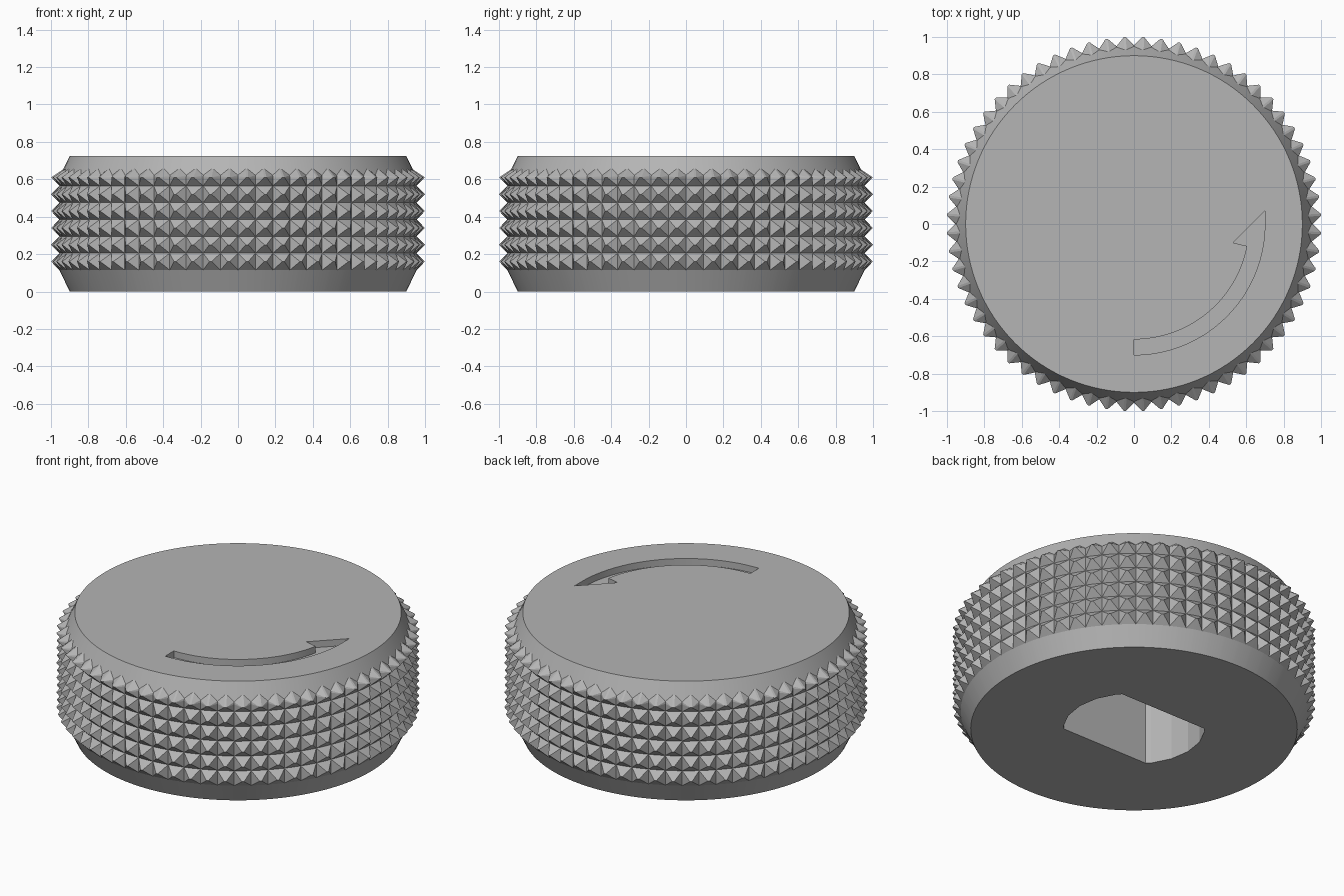
import bpy, bmesh, math

if "Cube" in bpy.data.objects:
    bpy.data.objects.remove(bpy.data.objects["Cube"])

TEETH, ROWS = 64, 6
STEP = 2 * math.pi / TEETH
PITCH, Z0, H = 0.09, 0.115, 0.725


def finish(bm, name):
    bmesh.ops.recalc_face_normals(bm, faces=bm.faces[:])
    me = bpy.data.meshes.new(name)
    bm.to_mesh(me)
    bm.free()
    me.materials.append(grey)
    ob = bpy.data.objects.new(name, me)
    bpy.context.collection.objects.link(ob)
    return ob


def prism(name, pts, z0, z1):
    bm = bmesh.new()
    f = bm.faces.new([bm.verts.new((x, y, z0)) for x, y in pts])
    ext = bmesh.ops.extrude_face_region(bm, geom=[f])
    for v in ext["geom"]:
        if isinstance(v, bmesh.types.BMVert):
            v.co.z = z1
    return finish(bm, name)


def arc(r, a0, a1, n):
    return [(r * math.cos(math.radians(a0 + (a1 - a0) * i / n)),
             r * math.sin(math.radians(a0 + (a1 - a0) * i / n))) for i in range(n + 1)]


grey = bpy.data.materials.new("dark_grey")
grey.diffuse_color = (0.46, 0.46, 0.46, 1)
grey.use_nodes = True
grey.node_tree.nodes["Principled BSDF"].inputs["Base Color"].default_value = grey.diffuse_color

# Knurled body: rings of (valley, tip, tip) points for each tooth
bm = bmesh.new()


def ring(valley, tip):
    out = []
    for t in range(TEETH):
        for off, (r, z) in ((0, valley), (0.44, tip), (0.56, tip)):
            a = (t + off) * STEP
            out.append(bm.verts.new((r * math.cos(a), r * math.sin(a), z)))
    return out


rings = [(ring((0.9, 0), (0.9, 0)), "edge")]
for i in range(ROWS):
    z = Z0 + PITCH * i
    rings.append((ring((0.955, z), (0.955, z)), "base"))
    rings.append((ring((0.955, z + PITCH / 2), (1.0, z + PITCH / 2)), "peak"))
# top row runs into the chamfer cone
rings.append((ring((0.950, 0.622), (0.933, 0.655)), "base"))
rings.append((ring((0.9, H), (0.9, H)), "edge"))

n = TEETH * 3
for (lo, kl), (hi, kh) in zip(rings, rings[1:]):
    for i in range(n):
        j = (i + 1) % n
        a, b, c, d = lo[i], lo[j], hi[j], hi[i]
        # split so pyramid ridges run from base corner to tip
        if "edge" in (kl, kh) or i % 3 == 1:
            bm.faces.new((a, b, c, d))
        elif (i % 3 == 0) == (kl == "base"):
            bm.faces.new((a, b, c))
            bm.faces.new((a, c, d))
        else:
            bm.faces.new((a, b, d))
            bm.faces.new((b, c, d))
bm.faces.new(rings[0][0][::-1])
bm.faces.new(rings[-1][0])
knob = finish(bm, "knurled_knob")

# Curved arrow recess in the top
arrow = arc(0.70, -90, 0, 32) + [(0.70, 0.07), (0.53, -0.10), (0.605, -0.118)]
arrow += arc(0.617, -12, -90, 28)[1:]
arrow_cut = prism("arrow_cutter", arrow, H - 0.04, H + 0.1)

# Shaft socket in the underside: 20-sided hole with two flats
side = [(0.294, -0.25)] + arc(0.39, -36, 36, 4) + [(0.294, 0.25)]
socket = side + [(-x, -y) for x, y in side]
socket_cut = prism("socket_cutter", socket, -0.1, 0.5)

bpy.context.view_layer.objects.active = knob
knob.select_set(True)
for cutter in (arrow_cut, socket_cut):
    cutter.hide_render = True
    m = knob.modifiers.new(cutter.name, "BOOLEAN")
    m.operation = "DIFFERENCE"
    m.solver = "EXACT"
    m.object = cutter
    bpy.ops.object.modifier_apply(modifier=m.name)
    bpy.data.objects.remove(cutter)
bpy.ops.object.shade_smooth_by_angle(angle=math.radians(12))
